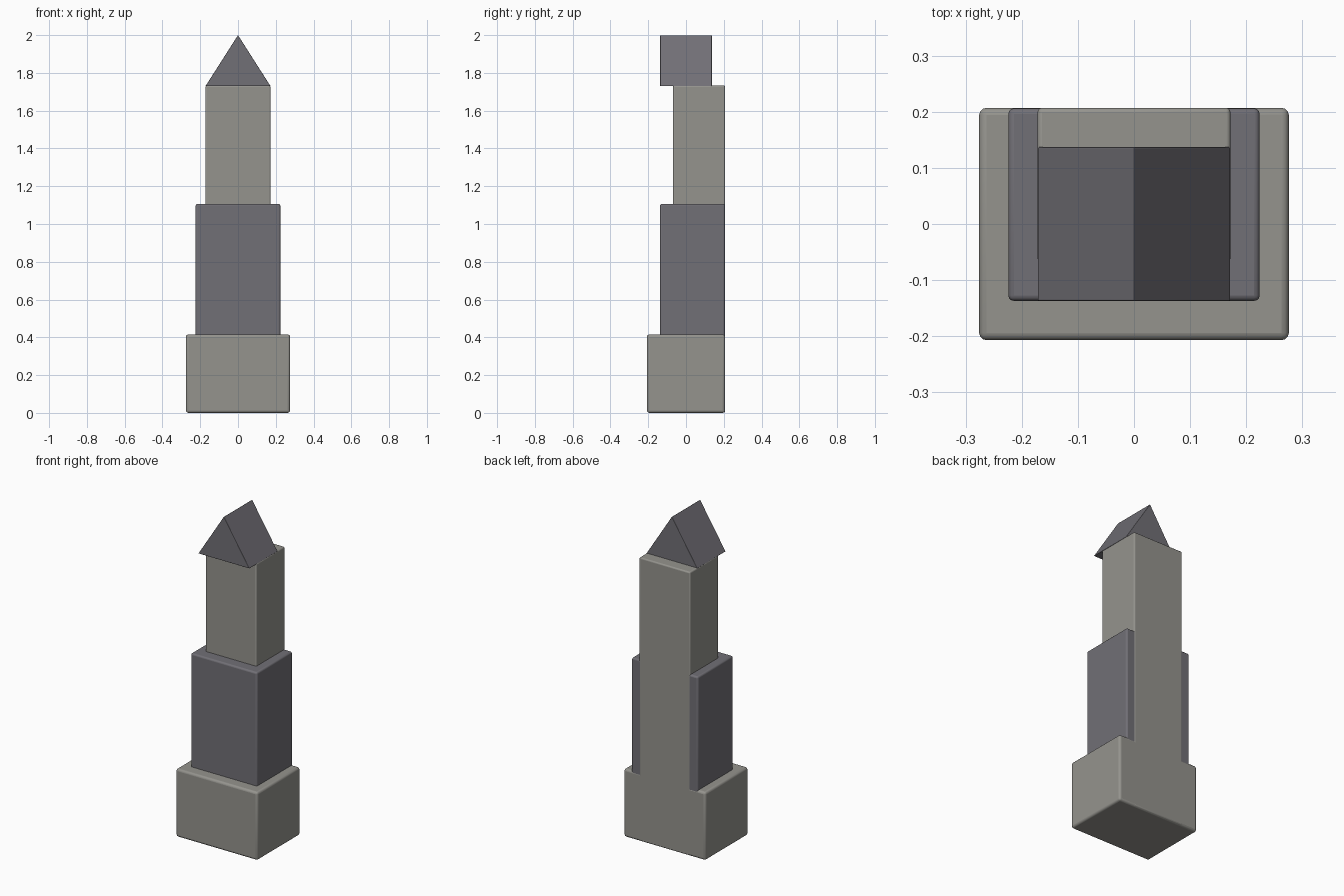
import bpy, bmesh, math

if "Cube" in bpy.data.objects:
    bpy.data.objects.remove(bpy.data.objects["Cube"])


def make_material(name, colour):
    mat = bpy.data.materials.new(name)
    mat.diffuse_color = (*colour, 1)
    mat.use_nodes = True
    mat.node_tree.nodes["Principled BSDF"].inputs["Base Color"].default_value = mat.diffuse_color
    return mat


stone = make_material("light_stone", (0.30, 0.295, 0.27))
slate = make_material("dark_slate", (0.165, 0.16, 0.18))


def extrude_profile(name, profile, y0, y1, mat, bevel):
    """Extrude an x/z outline from y0 to y1 and round its edges."""
    bm = bmesh.new()
    face = bm.faces.new([bm.verts.new((x, y0, z)) for x, z in profile])
    new = bmesh.ops.extrude_face_region(bm, geom=[face])["geom"]
    verts = [v for v in new if isinstance(v, bmesh.types.BMVert)]
    bmesh.ops.translate(bm, verts=verts, vec=(0, y1 - y0, 0))
    bmesh.ops.recalc_face_normals(bm, faces=bm.faces)
    mesh = bpy.data.meshes.new(name)
    bm.to_mesh(mesh)
    bm.free()
    obj = bpy.data.objects.new(name, mesh)
    bpy.context.collection.objects.link(obj)
    mesh.materials.append(mat)
    if bevel:
        mod = obj.modifiers.new("rounded_edges", 'BEVEL')
        mod.width = bevel
        mod.segments = 3
    bpy.ops.object.select_all(action='DESELECT')
    obj.select_set(True)
    bpy.context.view_layer.objects.active = obj
    bpy.ops.object.shade_smooth_by_angle(angle=math.radians(35))
    return obj


def block(name, half_x, y0, y1, z0, z1, mat, bevel):
    outline = [(-half_x, z0), (half_x, z0), (half_x, z1), (-half_x, z1)]
    return extrude_profile(name, outline, y0, y1, mat, bevel)


# Stepped tower: nested blocks sharing a flat back
block("base_block", 0.276, -0.207, 0.207, 0.0, 0.415, stone, 0.013)
block("middle_block", 0.224, -0.137, 0.206, 0.002, 1.107, slate, 0.010)
block("upper_shaft", 0.172, -0.069, 0.207, 0.002, 1.733, stone, 0.008)

# Gabled roof with its ridge running front to back
extrude_profile("gable_roof", [(-0.172, 1.730), (0.172, 1.730), (0, 2.0)],
                -0.137, 0.137, slate, 0.002)
